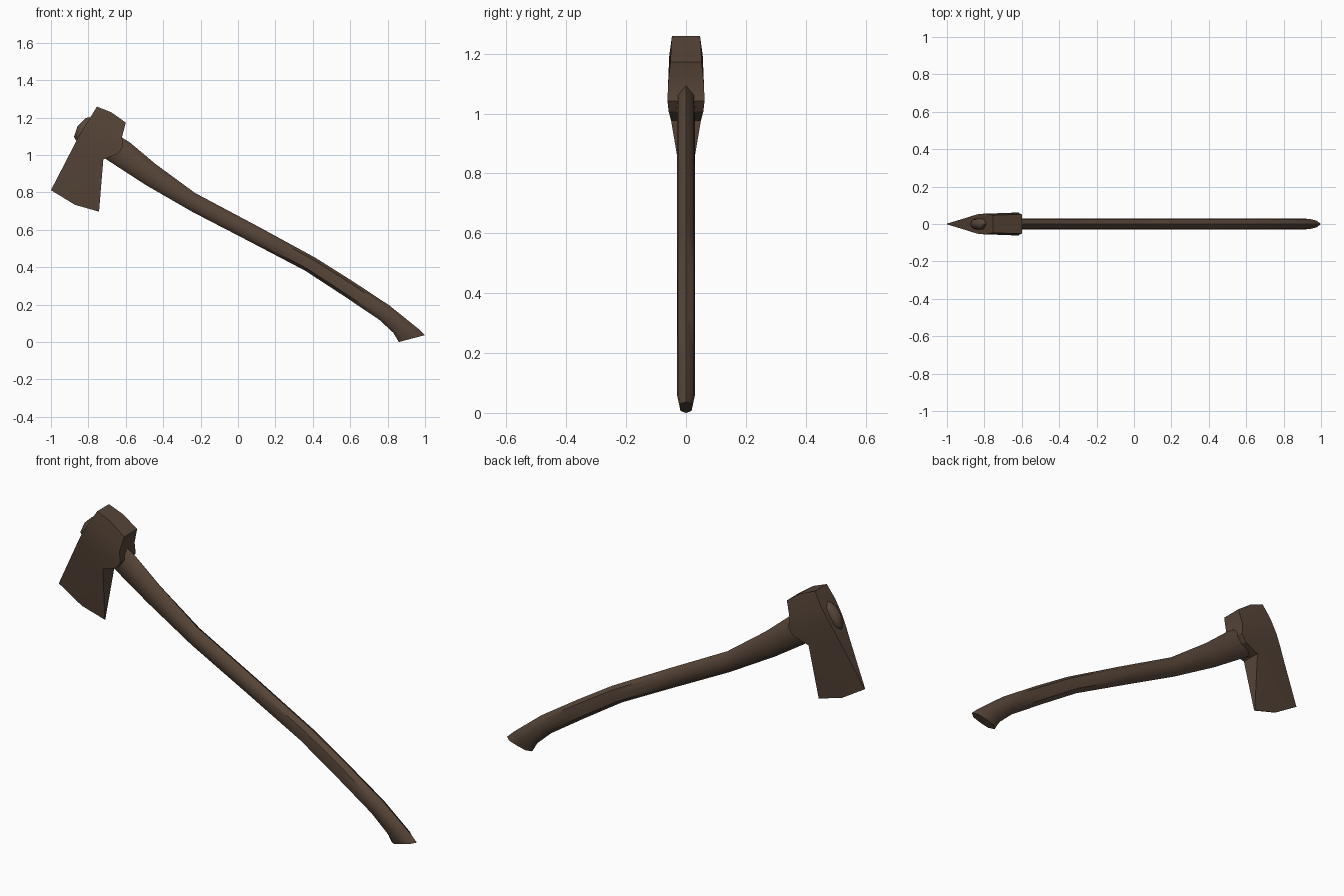
import bpy, bmesh
from mathutils import Vector

if "Cube" in bpy.data.objects:
    bpy.data.objects.remove(bpy.data.objects["Cube"])

brown = bpy.data.materials.new("dark brown")
brown.diffuse_color = (0.095, 0.06, 0.04, 1)
brown.use_nodes = True
brown.node_tree.nodes["Principled BSDF"].inputs["Base Color"].default_value = brown.diffuse_color


def loft(name, rings, tip=None):
    """Skin closed rings of points; the first end may close on a domed tip."""
    bm = bmesh.new()
    vr = [[bm.verts.new(p) for p in r] for r in rings]
    n = len(vr[0])
    for a, b in zip(vr, vr[1:]):
        for i in range(n):
            j = (i + 1) % n
            bm.faces.new((a[i], a[j], b[j], b[i]))
    if tip:
        t = bm.verts.new(tip)
        for i in range(n):
            bm.faces.new((vr[0][i], vr[0][(i + 1) % n], t))
    else:
        bm.faces.new(vr[0])
    bm.faces.new(vr[-1])
    bmesh.ops.recalc_face_normals(bm, faces=bm.faces)
    me = bpy.data.meshes.new(name)
    bm.to_mesh(me)
    bm.free()
    me.materials.append(brown)
    ob = bpy.data.objects.new(name, me)
    bpy.context.collection.objects.link(ob)
    return ob


def smooth(ob, angle):
    bpy.ops.object.select_all(action='DESELECT')
    ob.select_set(True)
    bpy.context.view_layer.objects.active = ob
    bpy.ops.object.shade_smooth_by_angle(angle=angle)


# Axe head: left edge x,z / right edge x,z / half thickness left, right / bulge of middle
sections = [
    (-0.754, 1.262, -0.600, 1.176, 0.047, 0.052, 0.012),
    (-0.795, 1.195, -0.620, 1.100, 0.056, 0.060, 0),
    (-0.835, 1.130, -0.615, 1.045, 0.052, 0.062, 0),
    (-0.860, 1.086, -0.640, 1.010, 0.045, 0.058, 0),
    (-0.890, 1.028, -0.720, 0.980, 0.035, 0.050, 0),
    (-1.000, 0.815, -0.743, 0.700, 0.002, 0.002, -0.021),
]
rings = []
for lx, lz, rx, rz, hl, hr, b in sections:
    hm = max(hl, (hl + hr) / 2)
    mx, mz = (lx + rx) / 2, (lz + rz) / 2 + b
    rings.append([(lx, -hl, lz), (mx, -hm, mz), (rx, -hr, rz),
                  (rx, hr, rz), (mx, hm, mz), (lx, hl, lz)])
head = loft("axe_head", rings)
smooth(head, 0.35)

# Handle: upper edge x,z / lower edge x,z / half width
path = [
    (-0.815, 1.200, -0.877, 1.100, 0.024),
    (-0.795, 1.205, -0.865, 1.080, 0.030),
    (-0.578, 1.070, -0.720, 0.990, 0.030),
    (-0.444, 0.957, -0.497, 0.845, 0.030),
    (-0.230, 0.800, -0.246, 0.700, 0.030),
    (0.090, 0.630, 0.053, 0.545, 0.030),
    (0.412, 0.4545, 0.358, 0.385, 0.030),
    (0.610, 0.330, 0.565, 0.250, 0.030),
    (0.810, 0.198, 0.754, 0.123, 0.030),
    (0.965, 0.073, 0.830, 0.053, 0.030),
    (1.000, 0.040, 0.860, 0.003, 0.021),
]
profile = [(0, 1), (0.88, 0.65), (1, 0), (0.88, -0.65),
           (0, -1), (-0.88, -0.65), (-1, 0), (-0.88, 0.65)]
rings = []
for ux, uz, lx, lz, w in path:
    u, l = Vector((ux, 0, uz)), Vector((lx, 0, lz))
    c, d = (u + l) / 2, (u - l) / 2
    rings.append([c + d * v + Vector((0, s * w, 0)) for s, v in profile])
handle = loft("handle", rings, tip=(-0.858, 0, 1.158))
smooth(handle, 0.9)

# Rest the model on the ground
low = min(v.co.z for v in handle.data.vertices)
for ob in (head, handle):
    for v in ob.data.vertices:
        v.co.z -= low
